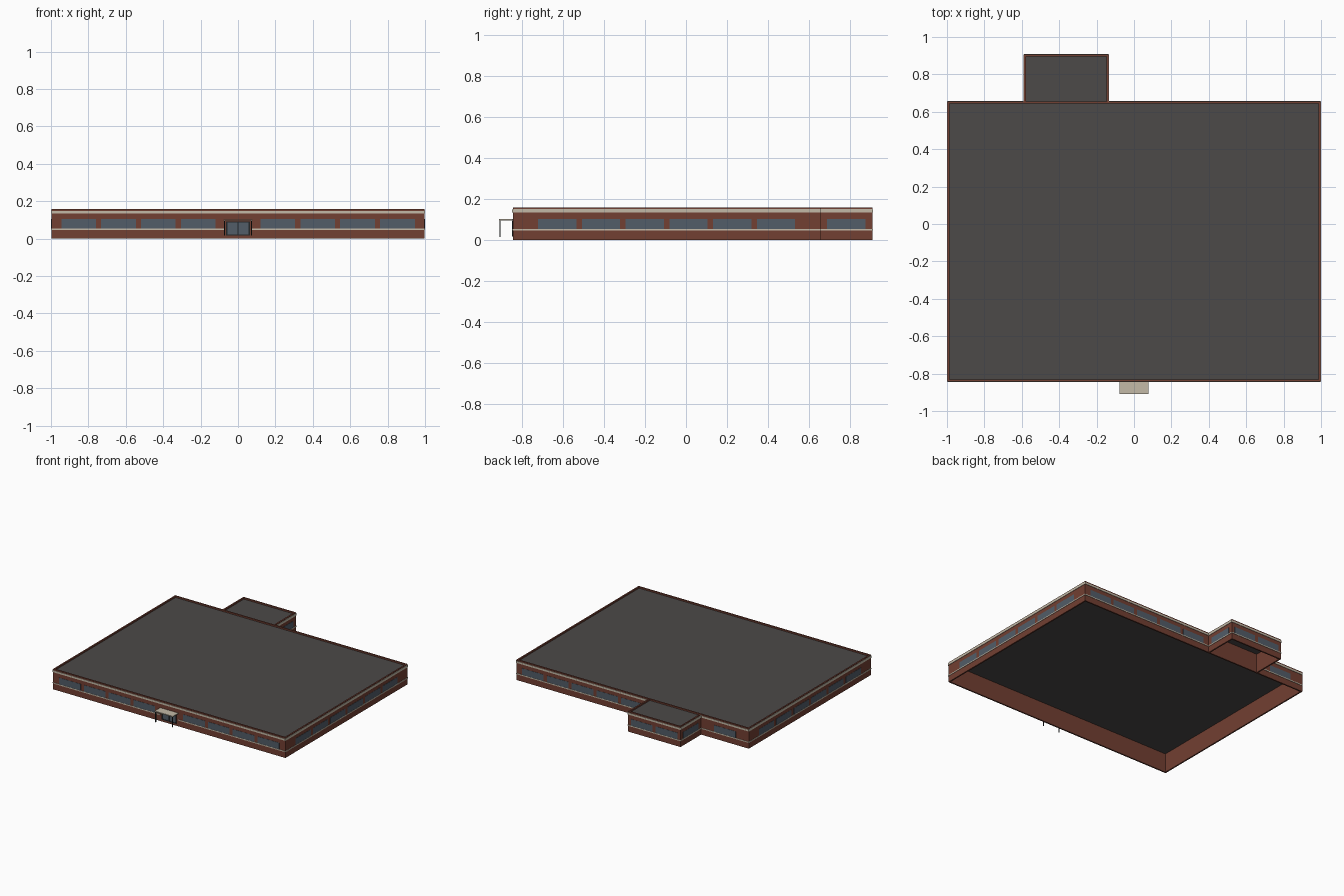
import bpy
import bmesh
from mathutils import Vector

cube = bpy.data.objects.get("Cube")
if cube:
    bpy.data.objects.remove(cube, do_unlink=True)


def material(name, rgb):
    m = bpy.data.materials.new(name)
    m.use_nodes = True
    m.diffuse_color = (*rgb, 1)
    m.node_tree.nodes["Principled BSDF"].inputs["Base Color"].default_value = (*rgb, 1)
    return m


BRICK = material("red_brick", (0.17, 0.05, 0.032))
ROOF = material("dark_roofing", (0.072, 0.067, 0.065))
CREAM = material("cream_stone", (0.55, 0.49, 0.39))
GLASS = material("blue_grey_glass", (0.085, 0.11, 0.14))
FRAME = material("dark_metal", (0.018, 0.02, 0.022))

TOP, ROOF_Z, THICK, PROUD = 0.158, 0.147, 0.011, 0.003
PITCH, WIN_W = 0.213, 0.186


def boxes(name, mat, spans):
    """One object made of axis-aligned boxes, each given by two corners."""
    bm = bmesh.new()
    for a, b in spans:
        a, b = Vector(a), Vector(b)
        verts = bmesh.ops.create_cube(bm, size=1)["verts"]
        for v in verts:
            v.co = Vector([(a[i] + b[i]) / 2 + v.co[i] * abs(b[i] - a[i]) for i in range(3)])
    mesh = bpy.data.meshes.new(name)
    bm.to_mesh(mesh)
    bm.free()
    mesh.materials.append(mat)
    obj = bpy.data.objects.new(name, mesh)
    bpy.context.collection.objects.link(obj)
    return obj


def sheet(name, mat, x0, x1, y0, y1, z):
    """Flat single-sided deck."""
    mesh = bpy.data.meshes.new(name)
    mesh.from_pydata([(x0, y0, z), (x1, y0, z), (x1, y1, z), (x0, y1, z)], [], [(0, 1, 2, 3)])
    mesh.materials.append(mat)
    bpy.context.collection.objects.link(bpy.data.objects.new(name, mesh))


def facade(name, start, end, normal, windows, band_top=0.148, door_gap=0, wall=True):
    """Straight wall run with parapet, cream bands and a centred row of windows."""
    start, end, normal = (Vector((*p, 0)) for p in (start, end, normal))
    along = (end - start).normalized()
    length = (end - start).length

    def span(s0, s1, d0, d1, z0, z1):
        up = Vector((0, 0, 1))
        return (start + along * s0 + normal * d0 + up * z0,
                start + along * s1 + normal * d1 + up * z1)

    if wall:
        boxes(name + "_wall", BRICK, [span(0, length, -THICK, 0, 0, TOP)])
    mid = length / 2
    boxes(name + "_cornice", CREAM, [span(0, length, -0.001, PROUD, 0.134, band_top)])
    sills = [(0, mid - door_gap), (mid + door_gap, length)] if door_gap else [(0, length)]
    boxes(name + "_sill_course", CREAM,
          [span(a, b, -0.001, PROUD, 0.046, 0.054) for a, b in sills])
    panes = []
    for i in range(windows):
        c = mid + (i - (windows - 1) / 2) * PITCH
        if abs(c - mid) < 0.01 and door_gap:
            continue
        panes.append(span(c - WIN_W / 2, c + WIN_W / 2, -0.001, 0.0015, 0.054, 0.104))
    boxes(name + "_windows", GLASS, panes)


# Outer wall lines of the main hall and the rear annex
X, Y0, Y1 = 0.997, -0.843, 0.654
AX0, AX1, AY = -0.588, -0.137, 0.907

# Main hall
facade("front", (-X, Y0), (X, Y0), (0, -1), 9, door_gap=0.076)
for name, side in (("left", 1), ("right", -1)):
    facade(name, (side * X, Y0), (side * X, Y1), (side, 0), 6, band_top=0.152)
boxes("back_wall", BRICK, [((-X, Y1 - THICK, 0), (X, Y1, TOP))])
facade("back_long", (AX1, Y1), (X, Y1), (0, 1), 5, wall=False)
facade("back_short", (-X, Y1), (AX0, Y1), (0, 1), 1, wall=False)
sheet("main_roof", ROOF, -X + THICK, X - THICK, Y0 + THICK, Y1 - THICK, ROOF_Z)

# Rear annex
facade("annex_back", (AX0, AY), (AX1, AY), (0, 1), 2)
facade("annex_left", (AX1, Y1), (AX1, AY), (1, 0), 1, band_top=0.152)
facade("annex_right", (AX0, Y1), (AX0, AY), (-1, 0), 1, band_top=0.152)
sheet("annex_roof", ROOF, AX0 + THICK, AX1 - THICK, Y1, AY - THICK, ROOF_Z)

# Entrance: glazed double door in a dark frame
boxes("door_glass", GLASS, [((-0.058, Y0 - 0.002, 0.022), (0.058, Y0, 0.09))])
bars = [((x - 0.003, Y0 - 0.005, 0.018), (x + 0.003, Y0, 0.093)) for x in (-0.06, 0, 0.06)]
bars += [((-0.063, Y0 - 0.005, z - 0.003), (0.063, Y0, z + 0.003)) for z in (0.02, 0.09)]
boxes("door_frame", FRAME, bars)

# Entrance canopy on two slim posts
boxes("canopy", CREAM, [((-0.078, -0.91, 0.096), (0.078, Y0, 0.103))])
boxes("canopy_posts", FRAME,
      [((s * 0.072 - 0.003, -0.908, 0.016), (s * 0.072 + 0.003, -0.902, 0.096)) for s in (-1, 1)])
